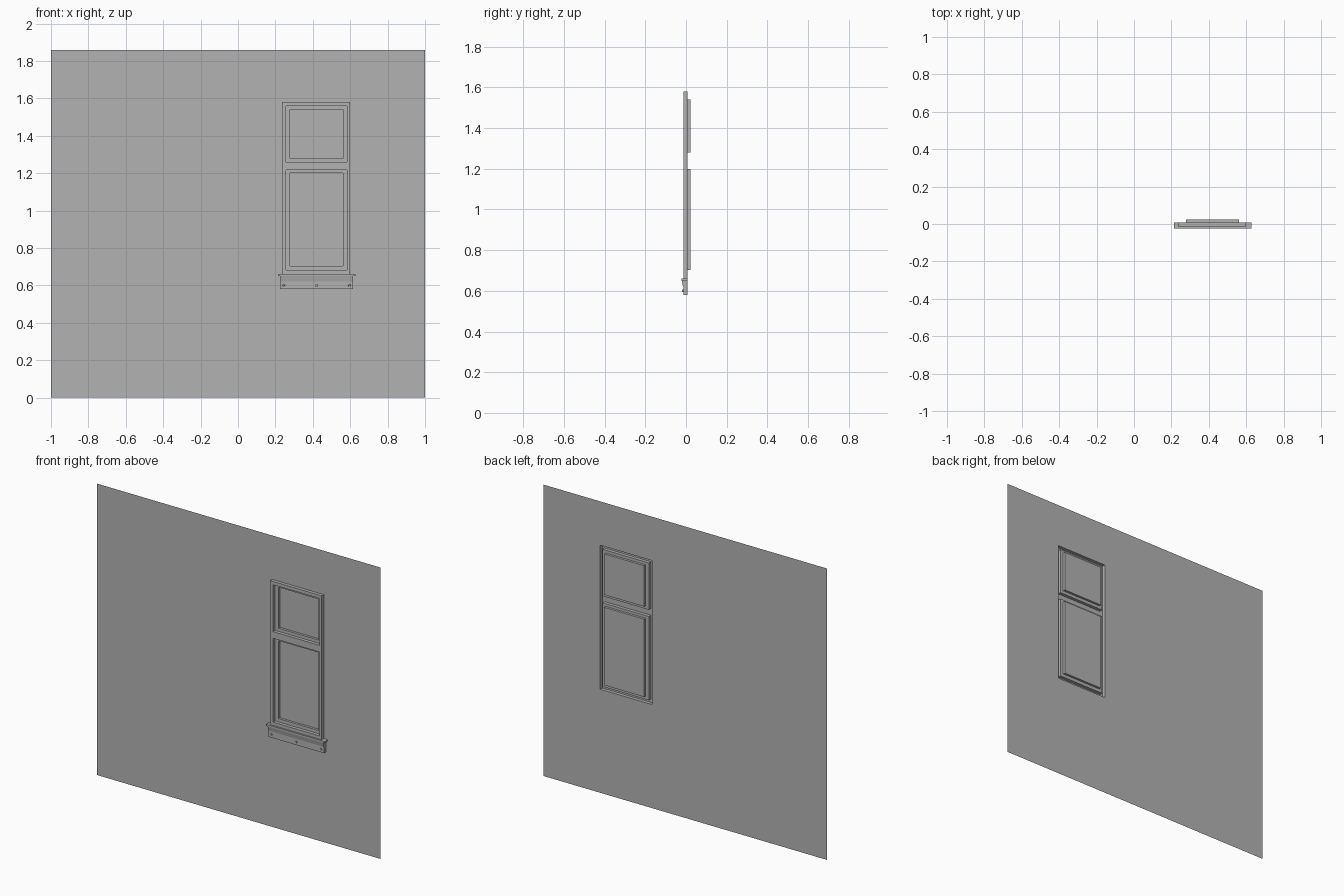
import bpy, bmesh, math
from mathutils import Matrix

if "Cube" in bpy.data.objects:
    bpy.data.objects.remove(bpy.data.objects["Cube"])

WALL, FRONT, GLASS = 0.008, -0.013, 0.023    # y of wall, frame face and glass
FRAME = (0.236, 0.6, 0.66, 1.58)             # x0, x1, z0, z1
RAIL = 1.24                                  # middle of the cross rail
SASHES = [  # opening in the frame, pane
    ((0.257, 0.584, 1.26, 1.559), (0.279, 0.562, 1.28, 1.541)),
    ((0.257, 0.584, 0.682, 1.217), (0.279, 0.562, 0.703, 1.20)),
]

GREY = bpy.data.materials.new("dark_grey")
GREY.diffuse_color = (0.45, 0.45, 0.45, 1)
GREY.use_nodes = True
GREY.node_tree.nodes["Principled BSDF"].inputs["Base Color"].default_value = GREY.diffuse_color


def finish(name, bm, recalc=False):
    bmesh.ops.remove_doubles(bm, verts=bm.verts, dist=1e-5)
    if recalc:
        bmesh.ops.recalc_face_normals(bm, faces=bm.faces)
    mesh = bpy.data.meshes.new(name)
    bm.to_mesh(mesh)
    bm.free()
    mesh.materials.append(GREY)
    ob = bpy.data.objects.new(name, mesh)
    bpy.context.collection.objects.link(ob)
    return ob


def corners(bm, r, y):
    x0, x1, z0, z1 = r
    return [bm.verts.new((x, y, z)) for x, z in ((x0, z0), (x1, z0), (x1, z1), (x0, z1))]


def ring(bm, outer, yo, inner, yi):
    """Four quads joining two rectangles, facing the front or the opening."""
    a, b = corners(bm, outer, yo), corners(bm, inner, yi)
    for i in range(4):
        j = (i + 1) % 4
        bm.faces.new((a[i], a[j], b[j], b[i]))


def bar(name, profile, x0, x1):
    """Closed y-z profile swept along x."""
    bm = bmesh.new()
    face = bm.faces.new([bm.verts.new((x0, y, z)) for y, z in profile])
    ext = bmesh.ops.extrude_face_region(bm, geom=[face])["geom"]
    bmesh.ops.translate(bm, vec=(x1 - x0, 0, 0),
                        verts=[v for v in ext if isinstance(v, bmesh.types.BMVert)])
    # the start cap stays after the extrusion, closing the bar
    return finish(name, bm, True)


# Thin wall sheet with the window hole
bm = bmesh.new()
ring(bm, (-1, 1, 0, 1.86), WALL, FRAME, WALL)
finish("wall", bm)

# Raised frame: outer sides, front face and the reveals of both openings
bm = bmesh.new()
ring(bm, FRAME, WALL, FRAME, FRONT)
x0, x1, z0, z1 = FRAME
for cell, (opening, pane) in zip(((x0, x1, RAIL, z1), (x0, x1, z0, RAIL)), SASHES):
    ring(bm, cell, FRONT, opening, FRONT)
    ring(bm, opening, FRONT, opening, WALL)
# Hide the seam across the middle rail
bmesh.ops.remove_doubles(bm, verts=bm.verts, dist=1e-5)
seam = [e for e in bm.edges if all(abs(v.co.z - RAIL) < 1e-4 for v in e.verts)]
bmesh.ops.dissolve_edges(bm, edges=seam, use_verts=False)
finish("window_frame", bm)

# Sashes stepping back to the panes
for name, (opening, pane) in zip(("upper", "lower"), SASHES):
    bm = bmesh.new()
    ring(bm, opening, WALL, pane, WALL)
    ring(bm, pane, WALL, pane, GLASS)
    finish(name + "_sash", bm)
    bm = bmesh.new()
    bm.faces.new(corners(bm, pane, GLASS))
    finish(name + "_pane", bm)

# Sill slab, sloping moulding and apron board
bar("sill", [(WALL, 0.65), (-0.023, 0.65), (-0.023, 0.661), (WALL, 0.661)], 0.215, 0.627)
bar("sill_moulding", [(WALL, 0.621), (-0.015, 0.621), (-0.021, 0.65), (WALL, 0.65)], 0.224, 0.616)
bar("apron", [(WALL, 0.58), (FRONT, 0.58), (FRONT, 0.621), (WALL, 0.621)], 0.224, 0.616)

# Round studs on the apron
for i, x in enumerate((0.245, 0.42, 0.595)):
    bm = bmesh.new()
    bmesh.ops.create_cone(bm, cap_ends=True, segments=12, radius1=0.007, radius2=0.005, depth=0.008,
                          matrix=Matrix.Translation((x, -0.015, 0.6)) @ Matrix.Rotation(math.pi / 2, 4, "X"))
    finish(f"apron_stud_{i + 1}", bm)
